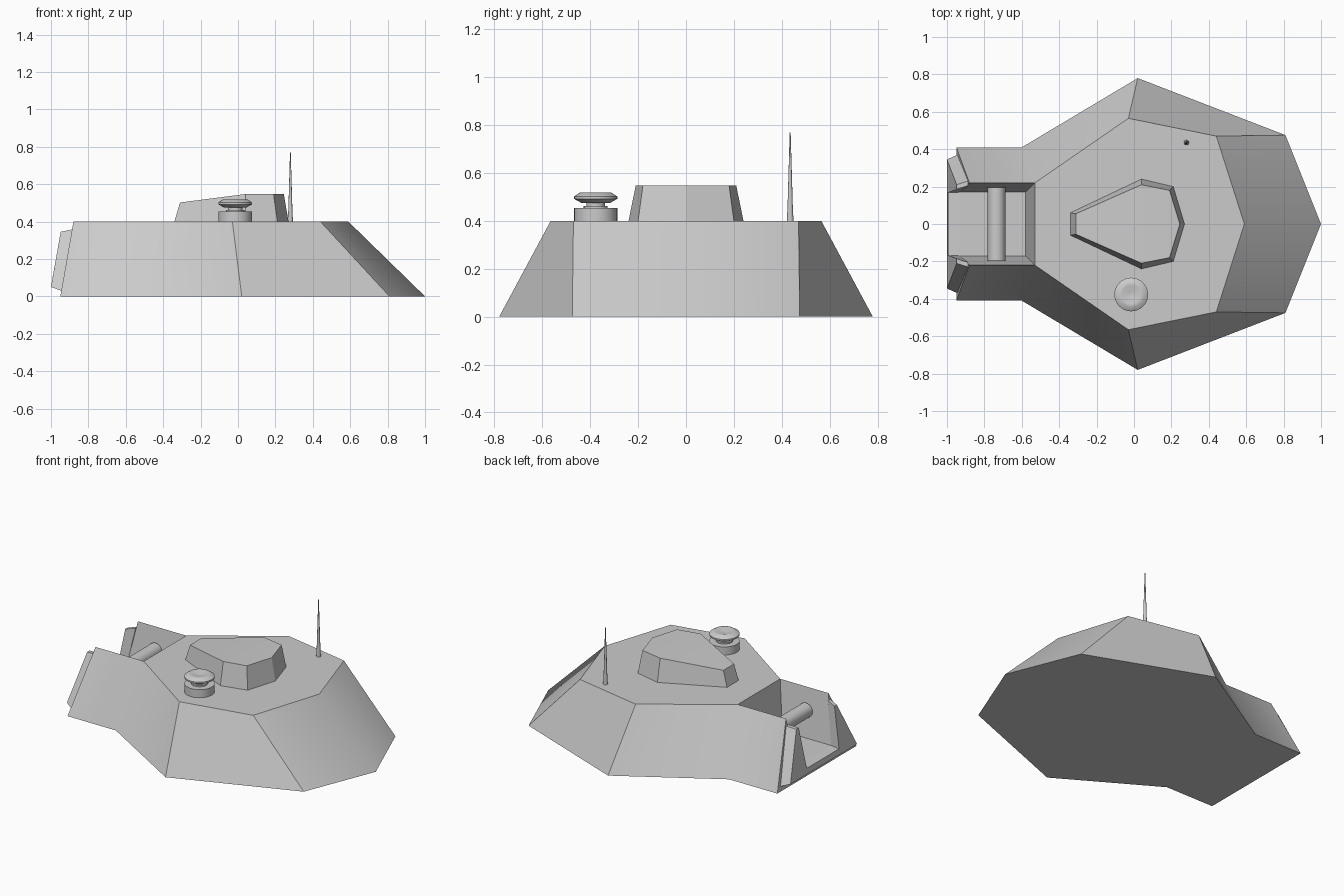
import bpy, bmesh
from math import radians, cos, sin, pi

if "Cube" in bpy.data.objects:
    bpy.data.objects.remove(bpy.data.objects["Cube"])


def make(name, verts, faces, angle=35):
    """Mesh from points and faces, with outward normals and angle-limited smoothing."""
    me = bpy.data.meshes.new(name)
    bm = bmesh.new()
    vs = [bm.verts.new(v) for v in verts]
    for f in faces:
        bm.faces.new([vs[i] for i in f])
    bmesh.ops.recalc_face_normals(bm, faces=bm.faces[:])
    bm.to_mesh(me)
    bm.free()
    ob = bpy.data.objects.new(name, me)
    bpy.context.collection.objects.link(ob)
    bpy.ops.object.select_all(action='DESELECT')
    ob.select_set(True)
    bpy.context.view_layer.objects.active = ob
    bpy.ops.object.shade_smooth_by_angle(angle=radians(angle))
    return ob


def mirrored(pts):
    """Close an outline that runs from the front tip round the +y side."""
    return pts + [(p[0], -p[1]) + tuple(p[2:]) for p in reversed(pts) if p[1] > 0]


def bridge(a, b, n):
    return [(a + i, a + (i + 1) % n, b + (i + 1) % n, b + i) for i in range(n)]


def lathe(name, profile, loc, seg=32):
    """Revolve (radius, height) points around z."""
    verts = [(loc[0] + r * cos(2 * pi * i / seg), loc[1] + r * sin(2 * pi * i / seg), z)
             for r, z in profile for i in range(seg)]
    n = len(profile)
    faces = [f for k in range(n - 1) for f in bridge(k * seg, (k + 1) * seg, seg)]
    faces += [tuple(range(seg)), tuple(range((n - 1) * seg, n * seg))]
    return make(name, verts, faces)


# Turret shell: sloped sides, with two ridged rear walls around an open notch
H, F = 0.40, 0.09
base = mirrored([(1, 0, 0), (.81, .475, 0), (.02, .78, 0), (-.6, .41, 0), (-.95, .41, 0)])
roof = mirrored([(.59, 0, H), (.44, .47, H), (-.03, .565, H), (-.53, .22, H), (-.88, .22, H)])
notch = [(-.58, .17, F), (-.934, .17, F), (-.934, -.17, F), (-.58, -.17, F)]
faces = [f for i, f in enumerate(bridge(0, 9, 9)) if i != 4]
faces += [
    tuple(range(9)),                      # underside
    (9, 10, 11, 12, 15, 16, 17),          # roof
    (12, 13, 19, 18), (15, 14, 20, 21),   # inner walls
    (12, 15, 21, 18),                     # notch front
    (18, 19, 20, 21),                     # notch floor
    (4, 13, 19), (5, 14, 20), (4, 19, 20, 5),  # rear end
]
make("turret_shell", base + roof + notch, faces)


# Rear frame: raised U-shaped border around the notch opening
inner = [(-.944, .37, .03), (-.887, .23, .358), (-.887, .205, .358), (-.934, .17, .09)]
outer = [(-1, .345, .05), (-.948, .21, .345), (-.948, .185, .345), (-.994, .167, .085)]
verts = mirrored(inner) + mirrored(outer)
caps = [(0, 1, 2, 3), (7, 6, 5, 4), (0, 3, 4, 7)]
make("rear_frame", verts,
     bridge(0, 8, 8) + caps + [tuple(i + 8 for i in f) for f in caps], 25)

# Cross bar spanning the notch
bpy.ops.mesh.primitive_cylinder_add(vertices=32, radius=.047, depth=.39,
                                    location=(-.735, 0, .26), rotation=(pi / 2, 0, 0))
bpy.context.object.name = "notch_cross_bar"
bpy.ops.object.shade_smooth_by_angle(angle=radians(35))

# Roof hatch: wedge-shaped raised block
low = mirrored([(.27, 0, H), (.21, .2, H), (.04, .24, H), (-.34, .06, H)])
high = mirrored([(.245, 0, .547), (.19, .18, .547), (.04, .21, .547), (-.31, .055, .502)])
make("roof_hatch", low + high,
     bridge(0, 7, 7) + [tuple(range(7)), (7, 8, 9, 12, 13), (9, 10, 11, 12)], 20)

# Roof vent: drum, neck and dished cap
lathe("roof_vent", [(.09, .4), (.09, .453), (.05, .453), (.05, .462), (.038, .462), (.038, .475),
                    (.06, .475), (.09, .492), (.09, .502), (.066, .518), (.05, .518), (.012, .508)],
      (-.015, -.377))

# Antenna
lathe("antenna", [(.014, .4), (.011, .46), (.002, .77)], (.28, .435), 12)
